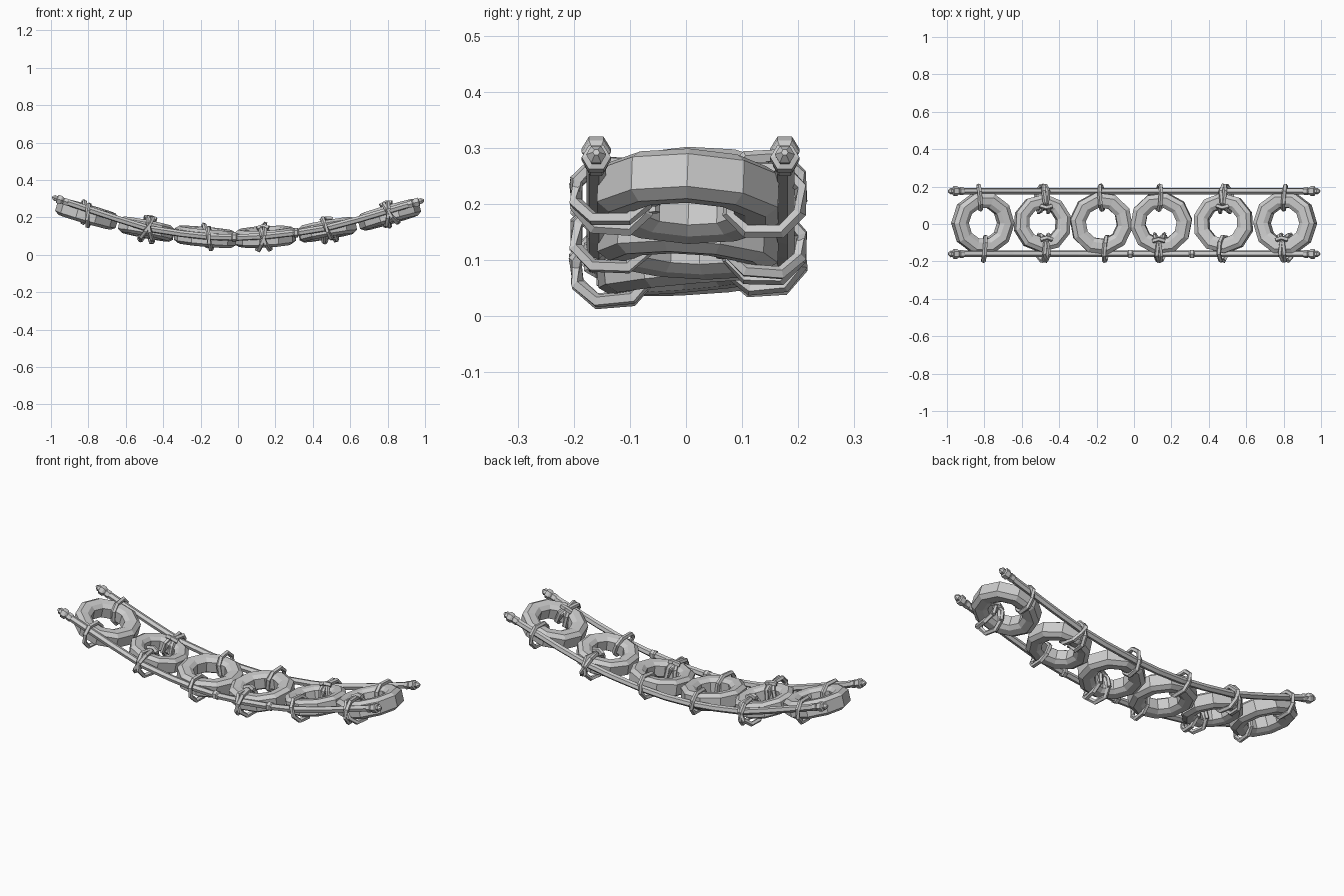
import bpy
import math
from mathutils import Matrix, Vector

cube = bpy.data.objects.get("Cube")
if cube:
    bpy.data.objects.remove(cube, do_unlink=True)

grey = bpy.data.materials.new("plain grey")
grey.use_nodes = True
colour = (0.6, 0.6, 0.6, 1)
grey.diffuse_color = colour
grey.node_tree.nodes["Principled BSDF"].inputs["Base Color"].default_value = colour


def add_mesh(name, verts, faces, matrix=None):
    mesh = bpy.data.meshes.new(name)
    mesh.from_pydata(verts, [], faces)
    mesh.materials.append(grey)
    obj = bpy.data.objects.new(name, mesh)
    bpy.context.collection.objects.link(obj)
    if matrix:
        obj.matrix_world = matrix
    return obj


def lathe(name, profile, sides, matrix, closed=False, turn=0.0):
    """Revolve (radius, height) points about local z."""
    verts, faces = [], []
    n = len(profile)
    for i in range(sides):
        a = turn + math.tau * i / sides
        verts += [(r * math.cos(a), r * math.sin(a), h) for r, h in profile]
    for i in range(sides):
        k = (i + 1) % sides
        for j in range(n if closed else n - 1):
            m = (j + 1) % n
            faces.append((i * n + j, k * n + j, k * n + m, i * n + m))
    if not closed:
        faces.append([i * n for i in reversed(range(sides))])
        faces.append([i * n + n - 1 for i in range(sides)])
    return add_mesh(name, verts, faces, matrix)


def tube(name, points, radius, sides=6, cyclic=False, matrix=None):
    """Sweep a flat-faced round section along a path."""
    pts = [Vector(p) for p in points]
    n = len(pts)
    normal = None
    verts, faces = [], []
    for i, p in enumerate(pts):
        before = pts[(i - 1) % n] if cyclic or i else p
        after = pts[(i + 1) % n] if cyclic or i < n - 1 else p
        along = (after - before).normalized()
        if normal is None:
            normal = along.orthogonal()
        normal = (normal - along * normal.dot(along)).normalized()
        side = along.cross(normal)
        for s in range(sides):
            a = math.tau * s / sides
            verts.append(p + radius * (math.cos(a) * normal + math.sin(a) * side))
    for i in range(n if cyclic else n - 1):
        k = (i + 1) % n
        for s in range(sides):
            t = (s + 1) % sides
            faces.append((i * sides + s, i * sides + t, k * sides + t, k * sides + s))
    if not cyclic:
        faces.append(list(reversed(range(sides))))
        faces.append([(n - 1) * sides + s for s in range(sides)])
    return add_mesh(name, verts, faces, matrix)


# Tyre section, as (radius, height)
half = [(0.168, 0.03), (0.145, 0.046), (0.108, 0.043), (0.086, 0.028)]
tyre_section = half[::-1] + [(r, -h) for r, h in half]
tyre_section = tyre_section[::-1]

# Lashing loop section, as (distance outward, height)
loop_half = [(0.2, 0.022), (0.168, 0.055), (0.105, 0.055), (0.074, 0.025)]
loop_section = loop_half + [(r, -h) for r, h in loop_half[::-1]]


def lashing(name, frame, side, x, skew):
    pts = [(x + skew * h / 0.055 + 0.4 * skew * (r - 0.137) / 0.06, side * r, h)
           for r, h in loop_section]
    tube(name, pts, 0.0125, 5, True, frame)


def knot(name, frame, side, x):
    """Wrapped knot with two loose tails on the inner side of the loop."""
    wrap = [(x - 0.032, side * 0.09, 0.056), (x, side * 0.08, 0.064),
            (x + 0.032, side * 0.09, 0.056)]
    tube(name + "_wrap", wrap, 0.013, 5, matrix=frame)
    for s in (-1, 1):
        tail = [(x + s * 0.012, side * 0.09, 0.055), (x + s * 0.022, side * 0.066, 0.03),
                (x + s * 0.026, side * 0.06, -0.025)]
        tube(name + "_tail", tail, 0.011, 5, matrix=frame)


# Tyres: x, z, tilt, roll, size, back loop x, front loop x, back double, front double
tyres = [
    (-0.808, 0.218, 16, 2, 1.0, -0.02, 0.01, False, False),
    (-0.49, 0.137, 11, -3, 0.92, 0.01, 0.01, True, True),
    (-0.175, 0.096, 5, 3, 1.0, 0.0, 0.025, False, False),
    (0.145, 0.096, -3, 5, 0.99, -0.01, -0.01, False, True),
    (0.478, 0.134, -10, -3, 0.96, 0.005, 0.0, True, False),
    (0.808, 0.214, -16, -2, 1.01, -0.005, 0.0, False, True),
]
for i, (x, z, tilt, roll, size, back, front, back2, front2) in enumerate(tyres):
    frame = (Matrix.Translation((x, 0.004, z))
             @ Matrix.Rotation(math.radians(tilt), 4, 'Y')
             @ Matrix.Rotation(math.radians(roll), 4, 'X'))
    lathe(f"tyre_{i + 1}", tyre_section, 10, frame @ Matrix.Scale(size, 4), True, 0.25 * i)
    for label, side, off, double in (("back", 1, back, back2), ("front", -1, front, front2)):
        name = f"{label}_lashing_{i + 1}"
        if double:
            lashing(name + "_a", frame, side, off - 0.012, 0.02)
            lashing(name + "_b", frame, side, off + 0.012, -0.02)
            knot(name + "_knot", frame, side, off)
        else:
            lashing(name, frame, side, off, 0.012 if i % 2 else -0.012)

# Two hanging side ropes with bound ends
sag = [(-0.96, 0.297), (-0.8, 0.243), (-0.65, 0.193), (-0.48, 0.14), (-0.3, 0.112),
       (-0.15, 0.096), (0, 0.092), (0.15, 0.1), (0.33, 0.12), (0.48, 0.145),
       (0.65, 0.19), (0.8, 0.235), (0.96, 0.282)]
end_profile = [(0.018, -0.055), (0.021, -0.05), (0.021, -0.03), (0.017, -0.027),
               (0.026, -0.015), (0.026, 0.006), (0.016, 0.01), (0.018, 0.022), (0.006, 0.036)]
for label, y in (("back", 0.176), ("front", -0.16)):
    path = [Vector((x, y, z)) for x, z in sag]
    tube(f"{label}_rope", path, 0.018, 6)
    for end, tip, inner in (("right", path[0], path[1]), ("left", path[-1], path[-2])):
        spin = (tip - inner).to_track_quat('Z', 'Y').to_matrix().to_4x4()
        lathe(f"{label}_rope_{end}_end", end_profile, 6, Matrix.Translation(tip) @ spin)

# Small bindings on the front rope
for x in (-0.02, 0.31):
    spot = Matrix.Translation((x, -0.16, 0.093 if x < 0 else 0.118))
    lathe("rope_binding", [(0.017, -0.016), (0.025, -0.009), (0.025, 0.009), (0.017, 0.016)],
          6, spot @ Matrix.Rotation(math.pi / 2, 4, 'Y'))
